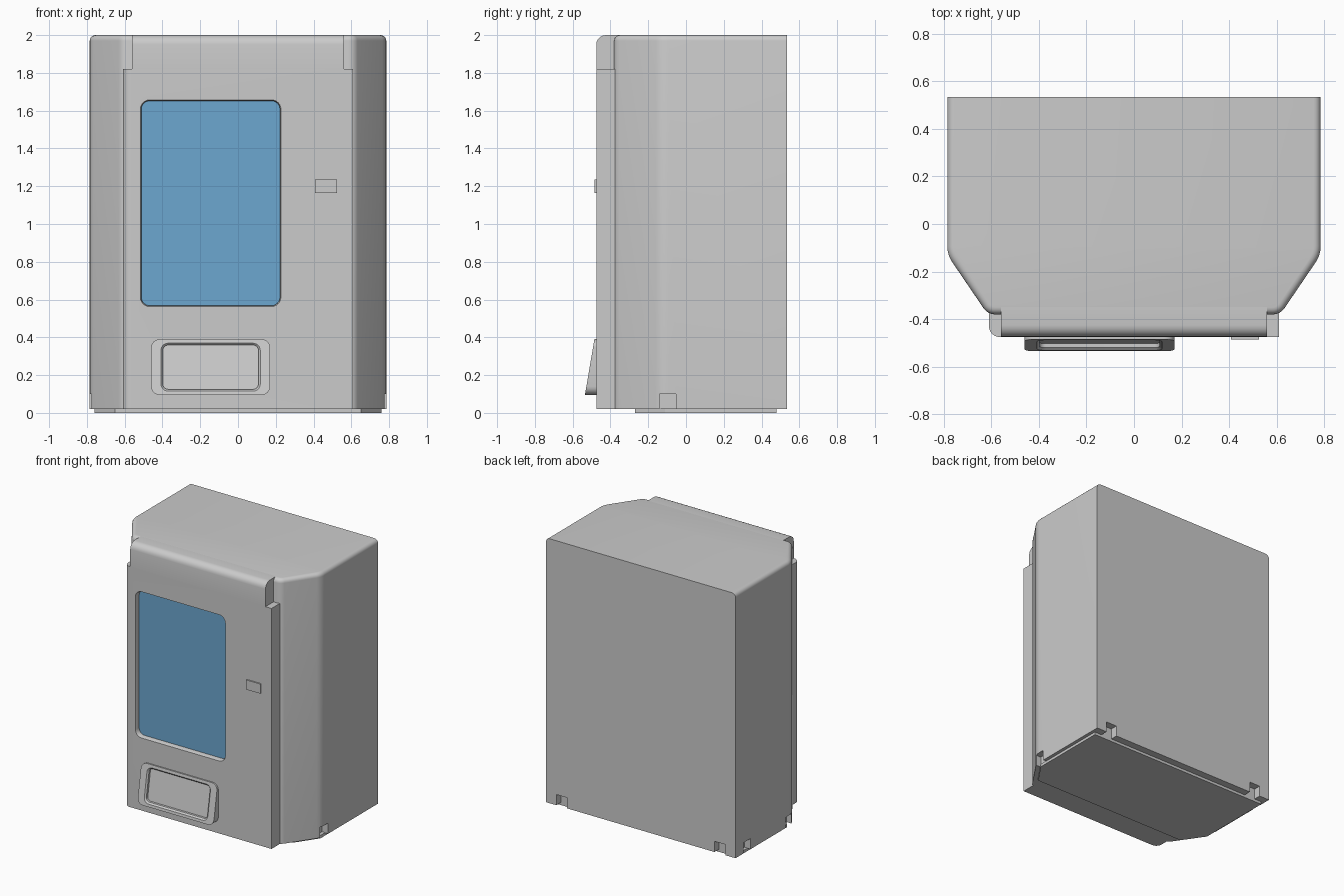
import bpy, bmesh, math
from mathutils import Vector

if "Cube" in bpy.data.objects:
    bpy.data.objects.remove(bpy.data.objects["Cube"], do_unlink=True)


def material(name, rgb):
    m = bpy.data.materials.new(name)
    m.use_nodes = True
    m.diffuse_color = (*rgb, 1)
    m.node_tree.nodes["Principled BSDF"].inputs["Base Color"].default_value = (*rgb, 1)
    return m


GREY = material("light grey metal", (0.60, 0.60, 0.60))
BLUE = material("blue glass", (0.15, 0.39, 0.63))


def finish(name, bm, mat=GREY):
    bmesh.ops.recalc_face_normals(bm, faces=bm.faces)
    me = bpy.data.meshes.new(name)
    bm.to_mesh(me)
    bm.free()
    me.materials.append(mat)
    ob = bpy.data.objects.new(name, me)
    bpy.context.collection.objects.link(ob)
    return ob


def skin(name, loops, mat=GREY):
    """Bridge equal-length loops into a closed solid with capped ends."""
    bm = bmesh.new()
    rings = [[bm.verts.new(p) for p in lp] for lp in loops]
    n = len(rings[0])
    for a, b in zip(rings, rings[1:]):
        for i in range(n):
            bm.faces.new((a[i], a[(i + 1) % n], b[(i + 1) % n], b[i]))
    bm.faces.new(rings[0])
    bm.faces.new(rings[-1])
    return finish(name, bm, mat)


def rrect(x0, x1, z0, z1, r, y):
    """Rounded rectangle facing front; y is a number or a function of z."""
    pts = []
    for cx, cz, a0 in ((x1 - r, z1 - r, 0), (x0 + r, z1 - r, 90),
                       (x0 + r, z0 + r, 180), (x1 - r, z0 + r, 270)):
        for k in range(7):
            a = math.radians(a0 + 15 * k)
            x, z = cx + r * math.cos(a), cz + r * math.sin(a)
            pts.append((x, y(z) if callable(y) else y, z))
    return pts


def fillet(points):
    """Round the corners of a plan outline given as (x, y, radius)."""
    out = []
    for i, (x, y, r) in enumerate(points):
        p = Vector((x, y))
        if r == 0:
            out.append(p)
            continue
        u = (Vector(points[i - 1][:2]) - p).normalized()
        v = (Vector(points[(i + 1) % len(points)][:2]) - p).normalized()
        half = u.angle(v) / 2
        c = p + (u + v).normalized() * (r / math.sin(half))
        t = r / math.tan(half)
        s, e = p + u * t - c, p + v * t - c
        for k in range(7):
            out.append(c + s.lerp(e, k / 6).normalized() * r)
    return out


def prism(name, outline, z0, z1):
    return skin(name, [[(p.x, p.y, z) for p in outline] for z in (z0, z1)])


def box(name, x0, x1, y0, y1, z0, z1):
    return prism(name, [Vector(p) for p in ((x0, y0), (x1, y0), (x1, y1), (x0, y1))], z0, z1)


def bevel(ob, width, pick):
    """Round the edges whose two end points satisfy the rule."""
    bm = bmesh.new()
    bm.from_mesh(ob.data)
    es = [e for e in bm.edges if pick(e.verts[0].co, e.verts[1].co)]
    bmesh.ops.bevel(bm, geom=es, offset=width, segments=5, profile=0.5, affect='EDGES')
    bm.to_mesh(ob.data)
    bm.free()


def cut(ob, cutter):
    m = ob.modifiers.new("cut", 'BOOLEAN')
    m.operation, m.solver, m.object = 'DIFFERENCE', 'EXACT', cutter
    bpy.context.view_layer.objects.active = ob
    bpy.ops.object.modifier_apply(modifier=m.name)
    bpy.data.objects.remove(cutter, do_unlink=True)


BACK, FRONT, STEP, BASE, TOP = 0.535, -0.475, -0.38, 0.02, 2.0

# Cabinet: chamfered plan, rounded along the top except at the back
cabinet = prism("cabinet", fillet([
    (0.785, BACK, 0), (-0.785, BACK, 0), (-0.785, -0.13, 0.12), (-0.615, STEP, 0.06),
    (0.615, STEP, 0.06), (0.785, -0.13, 0.12)]), BASE, TOP)
bevel(cabinet, 0.03, lambda a, b: min(a.z, b.z) > 1.99 and min(a.y, b.y) < BACK - 0.01)

# Lifting notches along the bottom edges
for x in (-0.655, 0.655):
    cut(cabinet, box("notch", x - 0.045, x + 0.045, BACK - 0.055, BACK + 0.1, -0.1, 0.1))
for s, y in ((1, -0.097), (-1, -0.097), (-1, 0.40)):
    x0, x1 = sorted((s * 0.735, s * 0.9))
    cut(cabinet, box("notch", x0, x1, y - 0.043, y + 0.043, -0.1, 0.1))

# Header above the door with a rounded front top edge
header = box("header", -0.56, 0.56, FRONT, STEP + 0.03, 1.82, TOP)
bevel(header, 0.05, lambda a, b: min(a.z, b.z) > 1.99 and max(a.y, b.y) < FRONT + 0.01)

# Door with window and tray openings
door = prism("door", fillet([(-0.61, FRONT, 0.045), (0.61, FRONT, 0),
                             (0.61, STEP + 0.005, 0), (-0.61, STEP + 0.005, 0)]), BASE, 1.82)
cut(door, skin("window_cutter", [
    rrect(-0.522, 0.232, 0.558, 1.662, 0.055, FRONT - 0.01),
    rrect(-0.512, 0.222, 0.568, 1.652, 0.045, FRONT + 0.012),
    rrect(-0.512, 0.222, 0.568, 1.652, 0.045, FRONT + 0.045)]))
cut(door, skin("tray_cutter", [
    rrect(-0.405, 0.115, 0.118, 0.366, 0.035, FRONT - 0.1),
    rrect(-0.405, 0.115, 0.118, 0.366, 0.035, FRONT + 0.05)]))

# Window glass
skin("window_glass", [rrect(-0.512, 0.222, 0.568, 1.652, 0.045, FRONT + 0.037),
                      rrect(-0.512, 0.222, 0.568, 1.652, 0.045, FRONT + 0.046)], BLUE)


# Delivery tray: sloping frame with a sunken flap
def slope(z):
    return -0.535 + (z - 0.095) * 0.05 / 0.295


skin("delivery_tray", [
    rrect(-0.46, 0.17, 0.095, 0.39, 0.045, FRONT + 0.045),
    rrect(-0.46, 0.17, 0.095, 0.39, 0.045, slope),
    rrect(-0.408, 0.118, 0.115, 0.369, 0.038, slope),
    rrect(-0.398, 0.108, 0.125, 0.359, 0.028, lambda z: slope(z) + 0.01),
    rrect(-0.398, 0.108, 0.125, 0.359, 0.028, lambda z: slope(z) + 0.027)])

# Payment plate
box("payment_plate", 0.407, 0.525, FRONT - 0.01, FRONT + 0.005, 1.163, 1.235)

# Plinth under the cabinet
prism("plinth", [Vector(p) for p in ((0.76, 0.48), (-0.76, 0.48), (-0.76, -0.11),
                                     (-0.65, -0.27), (0.65, -0.27), (0.76, -0.11))], 0, BASE + 0.002)

# Smooth the rounded surfaces, keep hard edges
for ob in (cabinet, header, door, bpy.data.objects["delivery_tray"], bpy.data.objects["window_glass"]):
    bpy.ops.object.select_all(action='DESELECT')
    ob.select_set(True)
    bpy.context.view_layer.objects.active = ob
    bpy.ops.object.shade_smooth_by_angle(angle=math.radians(35))
